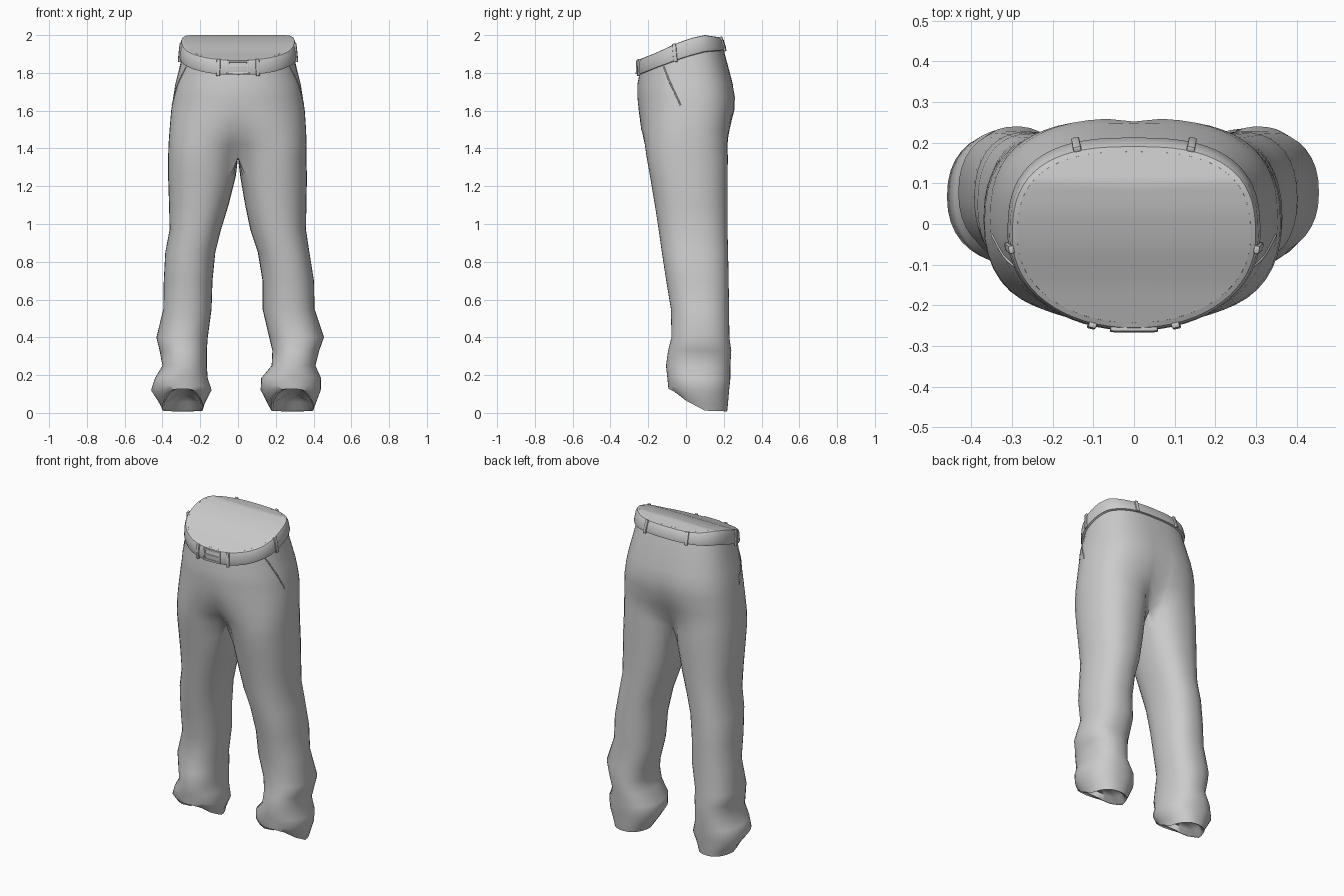
import bpy, bmesh, math
from mathutils import Vector, Matrix

if "Cube" in bpy.data.objects:
    bpy.data.objects.remove(bpy.data.objects["Cube"])

M, K = 28, 6  # segments on the outer and inner side of each leg


def interp(table, v):
    for (a, fa), (b, fb) in zip(table, table[1:]):
        if v <= b:
            return fa + (fb - fa) * max(0, v - a) / (b - a)
    return table[-1][1]


def belt_top(y):
    return interp([(-.25, 1.87), (-.15, 1.91), (-.05, 1.957), (.03, 1.985), (.1, 2.0), (.18, 1.988)], y)


def belt_low(y):
    return interp([(-.25, 1.79), (-.15, 1.83), (0, 1.885), (.1, 1.912), (.2, 1.92)], y)


def hem_z(y):
    return interp([(-.09, .135), (0, .065), (.1, .012), (.22, .008)], y)


def oval(a, rx, yf, yb, nf=2.1, nb=2.7):
    """Point on a rounded outline; a = 0 is the side, -90 degrees the front."""
    c, s = math.cos(a), math.sin(a)
    n = nf if s < 0 else nb
    x = math.copysign(abs(c) ** (2 / n), c) * rx
    y = math.copysign(abs(s) ** (2 / n), s) * (yb - yf) / 2 + (yb + yf) / 2
    return x, y


def finish(bm, name, angle=50):
    bmesh.ops.remove_doubles(bm, verts=bm.verts, dist=.0005)
    bmesh.ops.recalc_face_normals(bm, faces=bm.faces)
    me = bpy.data.meshes.new(name)
    bm.to_mesh(me)
    bm.free()
    ob = bpy.data.objects.new(name, me)
    bpy.context.collection.objects.link(ob)
    bpy.ops.object.select_all(action='DESELECT')
    ob.select_set(True)
    bpy.context.view_layer.objects.active = ob
    bpy.ops.object.shade_smooth_by_angle(angle=math.radians(angle))
    return ob


# hips: z, half width, front y, back y, blend towards the thigh shape
HIPS = [(1.74, .332, -.257, .248, 0), (1.67, .343, -.257, .26, 0), (1.6, .353, -.255, .26, .05),
        (1.5, .36, -.25, .243, .22), (1.42, .365, -.23, .23, .6)]
# legs: z, inner/outer x on the -x side, inner/outer x on the +x side, front y, back y, hem tilt
LEGS = [(1.35, 0, .37, 0, .362, -.208, .222, 0), (1.25, .012, .37, .012, .365, -.19, .22, 0),
        (1.1, .05, .365, .038, .362, -.165, .22, 0), (.97, .09, .362, .065, .36, -.145, .22, 0),
        (.85, .12, .385, .105, .378, -.128, .223, 0), (.7, .135, .393, .13, .402, -.105, .226, 0),
        (.55, .14, .395, .13, .405, -.08, .228, 0), (.4, .16, .432, .165, .455, -.077, .23, 0),
        (.33, .165, .415, .182, .43, -.095, .24, 0), (.25, .165, .40, .178, .41, -.106, .235, 0),
        (.2, .16, .44, .122, .44, -.1, .235, .1), (.15, .14, .46, .12, .438, -.095, .228, .25),
        (.11, .175, .415, .155, .412, -.093, .222, .65), (.1, .185, .40, .175, .40, -.088, .218, 1)]


def leg_point(row, s, a):
    xi, xo = (row[1], row[2]) if s < 0 else (row[3], row[4])
    x, y = oval(a, (xo - xi) / 2, row[5], row[6], 2.2, 2.3)
    z = row[0] * (1 - row[7]) + hem_z(y) * row[7]
    return Vector((s * (x + (xi + xo) / 2), y, z))


# trousers body: waist cap, hips, two legs and hems
bm = bmesh.new()
outer = [math.radians(-145 + 290 * i / M) for i in range(M + 1)]
inner = [math.radians(145 + 70 * i / K) for i in range(1, K)]
half = [math.radians(-90 + 180 * i / M) for i in range(M + 1)]


def strip(a, b, closed):
    n = len(a)
    for i in range(n if closed else n - 1):
        j = (i + 1) % n
        vs = list(dict.fromkeys((a[i], a[j], b[j], b[i])))
        bm.faces.new(vs)


for s in (-1, 1):
    rings = []
    for k, (rx, yf, yb) in enumerate([(.287, -.243, .178), (.297, -.247, .2)]):
        pts = [oval(a, rx, yf, yb) for a in half]
        rings.append([Vector((s * x, y, (belt_low if k else belt_top)(y))) for x, y in pts])
    rings.insert(0, [Vector((0, p.y, p.z)) for p in rings[0]])
    for z, rx, yf, yb, w in HIPS:
        ring = []
        thigh = (z,) + LEGS[0][1:5] + (yf, yb, 0)
        for i in range(M + 1):
            x, y = oval(half[i], rx, yf, yb)
            p = Vector((s * x, y, z)).lerp(leg_point(thigh, s, outer[i]), w)
            if i in (0, M):
                p.x = 0
            if i == M and z < 1.72:
                p.y -= .008
            ring.append(p)
        rings.append(ring)
    legs = []
    for k, row in enumerate(LEGS):
        ring = [leg_point(row, s, a) for a in outer + inner]
        if k == 0:  # crotch seam lies on the centre plane
            for i in [0] + list(range(M, len(ring))):
                ring[i].x = 0
        legs.append(ring)
    # turned-in hem and recessed closure
    mid = sum(legs[-1], Vector()) / len(legs[-1])
    legs.append([p.lerp(mid, .1) + Vector((0, 0, .004)) for p in legs[-1]])
    legs.append([p.lerp(mid, .1) + Vector((0, 0, .035)) for p in legs[-1]])
    top = [[bm.verts.new(p) for p in r] for r in rings]
    low = [[bm.verts.new(p) for p in r] for r in legs]
    for a, b in zip(top, top[1:]):
        strip(a, b, False)
    strip(top[-1], low[0][:M + 1], False)
    for a, b in zip(low, low[1:]):
        strip(a, b, True)
    c = bm.verts.new(mid + Vector((0, 0, .06)))
    n = len(low[-1])
    for i in range(n):
        bm.faces.new((low[-1][i], low[-1][(i + 1) % n], c))
body = finish(bm, "trousers", 60)

# belt: a softly rounded band following the tilted waist
bm = bmesh.new()
SECTION = [(0, -.02), (.012, .02), (.017, .2), (.017, .8), (.012, .98), (0, 1.0)]


def belt_point(a, off, v):
    x, y = oval(a, .296 - .009 * v + off, -.246 + .003 * v - off, .2 - .022 * v + off)
    return Vector((x, y, belt_low(y) * (1 - v) + belt_top(y) * v))


N = 64
rows = [[bm.verts.new(belt_point(2 * math.pi * i / N, o, v)) for i in range(N)] for o, v in SECTION]
for a, b in zip(rows, rows[1:] + rows[:1]):
    strip(a, b, True)
finish(bm, "belt", 40)


def tab(name, a, width, thick, v0=-.08, v1=1.04, off=.017):
    """Bevelled block laid on the belt at angle a."""
    lo, hi = belt_point(a, off, v0), belt_point(a, off, v1)
    t = belt_point(a + .02, off, .5) - belt_point(a - .02, off, .5)
    t.normalize()
    up = (hi - lo).normalized()
    out = t.cross(up).normalized()
    t = up.cross(out)
    b = bmesh.new()
    bmesh.ops.create_cube(b, size=1)
    rot = Matrix((t, out, up)).transposed().to_4x4()
    size = Matrix.Diagonal((width, thick, (hi - lo).length, 1))
    bmesh.ops.transform(b, matrix=Matrix.Translation((lo + hi) / 2) @ rot @ size, verts=b.verts)
    bmesh.ops.bevel(b, geom=b.edges[:], offset=thick * .25, segments=2, profile=.5, affect='EDGES')
    finish(b, name, 40)


def angle_at(test):
    return min((math.radians(d / 2) for d in range(-180, 181)), key=lambda a: abs(test(belt_point(a, .015, .5))))


# belt loops: front, side and back pairs
front = angle_at(lambda p: p.x - .103 + (9 if p.y > 0 else 0))
side = angle_at(lambda p: p.y + .06)
back = angle_at(lambda p: p.x - .142 + (9 if p.y < 0 else 0))
for label, a in (("front", front), ("side", side), ("back", back)):
    tab(label + "_loop_right", a, .02, .014)
    tab(label + "_loop_left", math.pi - a, .02, .014)

# buckle: four frame bars and a prong
mid_a = -math.pi / 2
ends = angle_at(lambda p: p.x - .052 + (9 if p.y > 0 else 0))
tab("buckle_bar_right", ends, .012, .012, .05, .95)
tab("buckle_bar_left", math.pi - ends, .012, .012, .05, .95)
tab("buckle_bar_top", mid_a, .105, .012, .82, .96, .015)
tab("buckle_bar_bottom", mid_a, .105, .012, .04, .18, .015)
tab("buckle_prong", mid_a, .1, .01, .44, .56, .015)

# slanted pocket edges laid on the hips
for s, label in ((1, "right"), (-1, "left")):
    cu = bpy.data.curves.new("pocket_edge_" + label, 'CURVE')
    cu.dimensions = '3D'
    cu.bevel_depth = .004
    cu.bevel_resolution = 1
    sp = cu.splines.new('POLY')
    path = [Vector((.29, -.13, 1.84)).lerp(Vector((.36, -.03, 1.63)), i / 8) for i in range(9)]
    sp.points.add(8)
    for pt, p in zip(sp.points, path):
        hit = body.closest_point_on_mesh(Vector((s * p.x, p.y, p.z)))[1]
        pt.co = (*hit, 1)
    ob = bpy.data.objects.new("pocket_edge_" + label, cu)
    bpy.context.collection.objects.link(ob)
